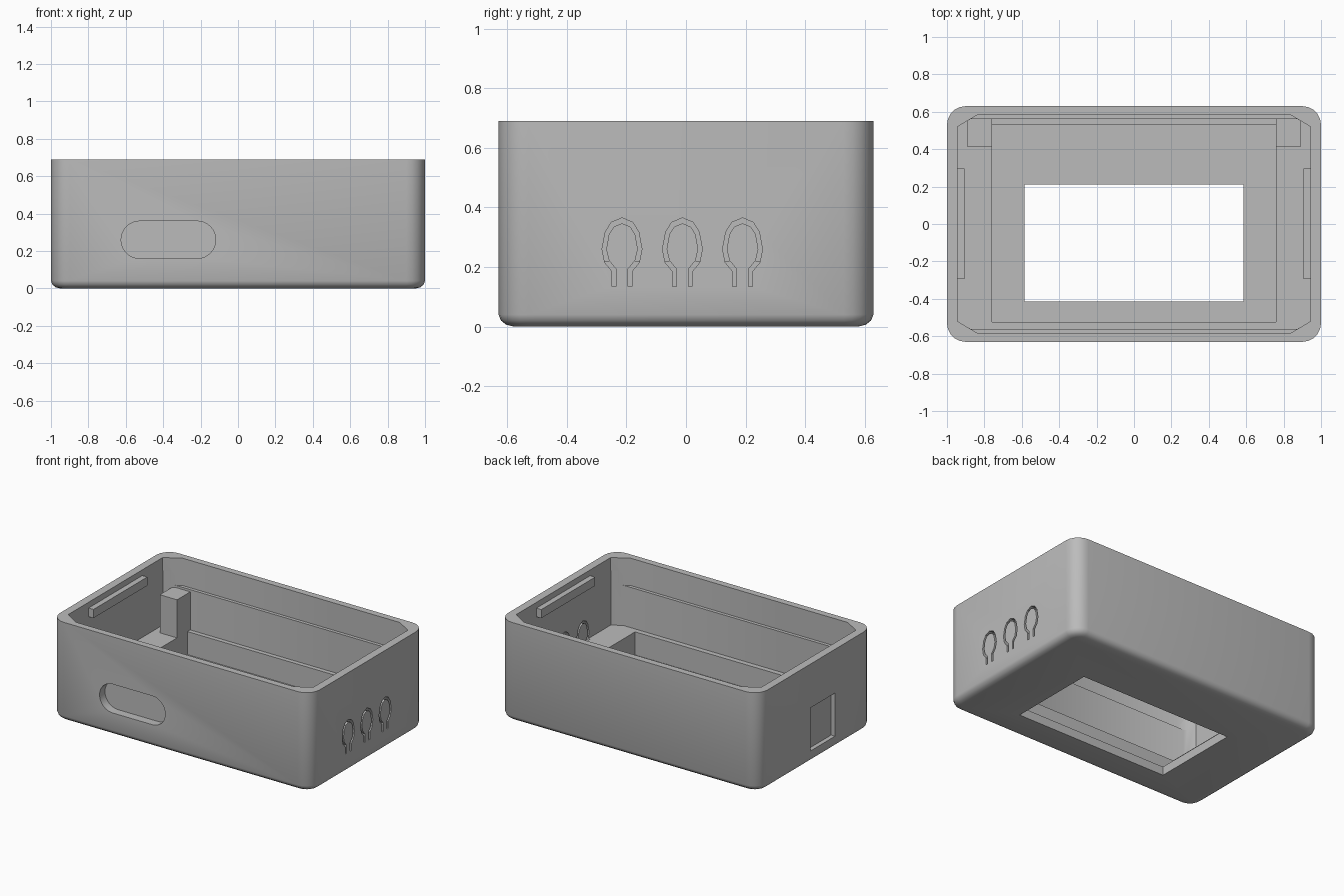
import bpy, bmesh, math

cube = bpy.data.objects.get("Cube")
if cube:
    bpy.data.objects.remove(cube, do_unlink=True)

grey = bpy.data.materials.new("plain_grey")
grey.use_nodes = True
grey.diffuse_color = (0.5, 0.5, 0.5, 1)
grey.node_tree.nodes["Principled BSDF"].inputs["Base Color"].default_value = (0.5, 0.5, 0.5, 1)


def loft(name, rings):
    """Closed solid through rings with equal point counts."""
    bm = bmesh.new()
    loops = [[bm.verts.new(p) for p in ring] for ring in rings]
    n = len(loops[0])
    for a, b in zip(loops, loops[1:]):
        for i in range(n):
            j = (i + 1) % n
            bm.faces.new((a[i], a[j], b[j], b[i]))
    bm.faces.new(loops[0][::-1])
    bm.faces.new(loops[-1])
    bmesh.ops.recalc_face_normals(bm, faces=bm.faces)
    mesh = bpy.data.meshes.new(name)
    bm.to_mesh(mesh)
    bm.free()
    mesh.materials.append(grey)
    obj = bpy.data.objects.new(name, mesh)
    bpy.context.collection.objects.link(obj)
    return obj


def prism(name, outline, lo, hi, axis="z"):
    place = {"x": lambda u, v, w: (w, u, v),
             "y": lambda u, v, w: (u, w, v),
             "z": lambda u, v, w: (u, v, w)}[axis]
    return loft(name, [[place(u, v, w) for u, v in outline] for w in (lo, hi)])


def box(name, x0, x1, y0, y1, z0, z1):
    return prism(name, [(x0, y0), (x1, y0), (x1, y1), (x0, y1)], z0, z1)


def rounded(hx, hy, r, steps=5):
    pts = []
    for k, (sx, sy) in enumerate(((1, 1), (-1, 1), (-1, -1), (1, -1))):
        for i in range(steps + 1):
            a = math.pi / 2 * (k + i / steps)
            pts.append((sx * (hx - r) + r * math.cos(a), sy * (hy - r) + r * math.sin(a)))
    return pts


def octagon(hx, hy, cx, cy):
    return [(hx, hy - cy), (hx - cx, hy), (cx - hx, hy), (-hx, hy - cy),
            (-hx, cy - hy), (cx - hx, -hy), (hx - cx, -hy), (hx, cy - hy)]


def activate(obj):
    bpy.ops.object.select_all(action="DESELECT")
    obj.select_set(True)
    bpy.context.view_layer.objects.active = obj


def cut(target, cutter):
    mod = target.modifiers.new("cut", "BOOLEAN")
    mod.operation, mod.solver, mod.object = "DIFFERENCE", "EXACT", cutter
    activate(target)
    bpy.ops.object.modifier_apply(modifier=mod.name)
    bpy.data.objects.remove(cutter, do_unlink=True)


# Outer shell with rounded corners and a softened bottom edge
TOP = 0.69
shell = loft("case_shell", [
    [(x, y, z) for x, y in rounded(1 - inset, 0.63 - inset, 0.1 - inset)]
    for z, inset in ((0, 0.05), (0.006, 0.026), (0.02, 0.008), (0.04, 0), (TOP, 0))])

# Stepped cavity, inner well and floor window
cut(shell, prism("upper_cavity", octagon(0.944, 0.584, 0.108, 0.064), 0.5, 0.8))
cut(shell, prism("lower_cavity", octagon(0.944, 0.561, 0.07, 0.04), 0.22, 0.6))
cut(shell, box("inner_well", -0.76, 0.76, -0.525, 0.53, 0.06, 0.4))
cut(shell, box("floor_window", -0.585, 0.585, -0.415, 0.21, -0.1, 0.2))

# Blind slot in the front and blind rectangle in the right wall
slot = [(x - 0.372, z + 0.26) for x, z in rounded(0.253, 0.1, 0.0999, 8)]
cut(shell, prism("front_slot", slot, -0.8, -0.57, "y"))
cut(shell, box("side_recess", -1.1, -0.97, -0.21, 0.06, 0.085, 0.385))

# Three keyhole shaped slits that free flexible buttons in the left wall
half_out = [(0.033, 0.135), (0.033, 0.185), (0.058, 0.215), (0.067, 0.26), (0.056, 0.318), (0.036, 0.35)]
half_in = [(0.02, 0.135), (0.02, 0.193), (0.044, 0.222), (0.053, 0.26), (0.044, 0.31), (0.028, 0.335)]
keyhole = (half_out + [(0, 0.365)] + [(-y, z) for y, z in half_out[::-1]]
           + [(-y, z) for y, z in half_in] + [(0, 0.347)] + half_in[::-1])
for centre in (-0.215, -0.012, 0.19):
    cut(shell, prism("button_slit", [(y + centre, z) for y, z in keyhole], 0.93, 1.1, "x"))

activate(shell)
bpy.ops.object.shade_smooth_by_angle(angle=math.radians(35))

# Corner posts and lid clip bars on both sides
for side, s in (("left", 1), ("right", -1)):
    x0, x1 = sorted((s * 0.76, s * 0.893))
    box(side + "_post", x0, x1, 0.415, 0.57, 0.2, 0.485)
    x0, x1 = sorted((s * 0.906, s * 0.96))
    box(side + "_clip_bar", x0, x1, -0.295, 0.297, 0.59, 0.65)
